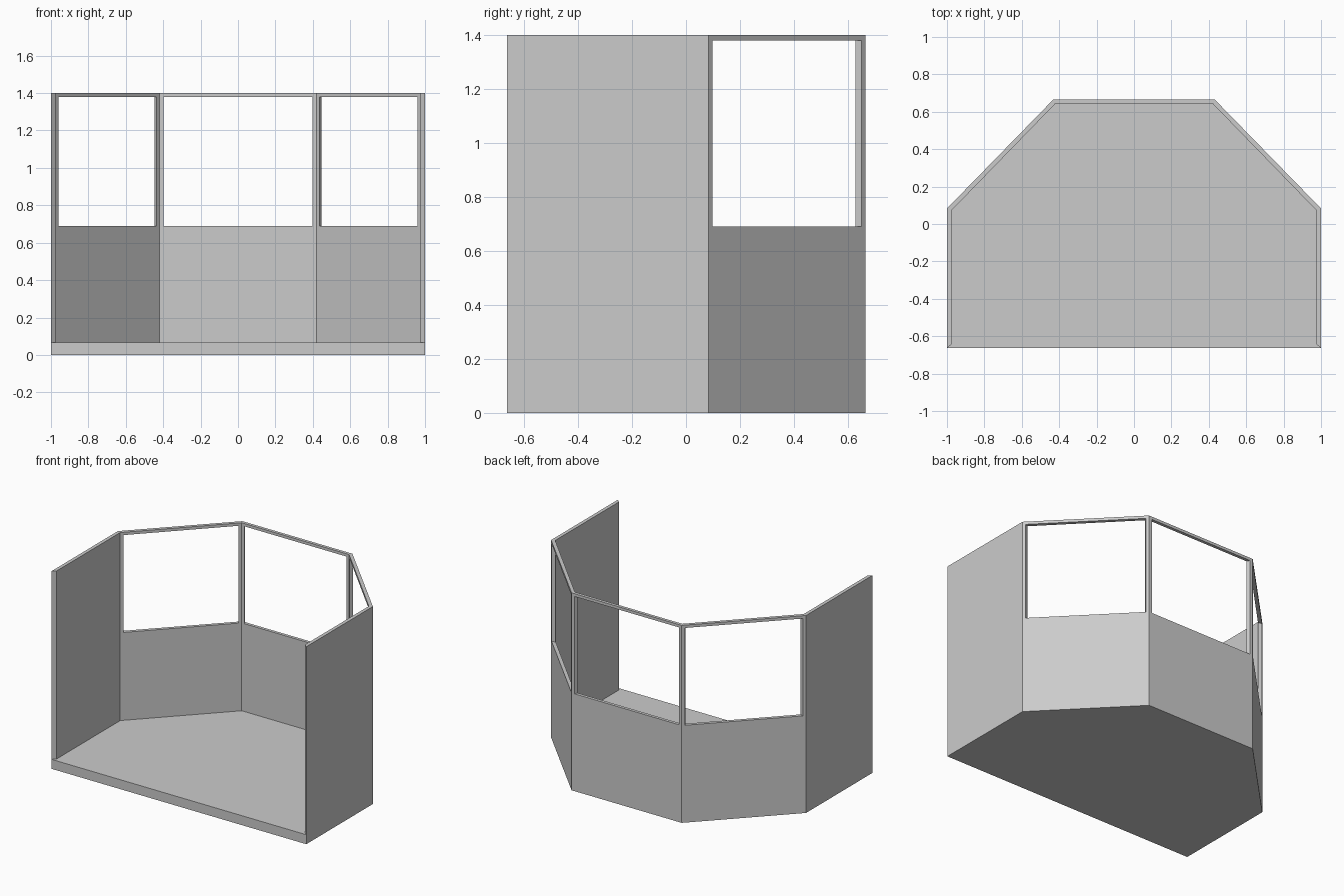
import bpy, bmesh
from mathutils import Vector

if "Cube" in bpy.data.objects:
    bpy.data.objects.remove(bpy.data.objects["Cube"])

FLOOR, TOP = 0.067, 1.4
SILL, HEAD, JAMB = 0.69, 1.38, 0.026   # window limits; jamb is a fraction of panel width


def mirrored(half):
    """Half outline (x > 0, front to back) -> full outline, right front to left front."""
    return half + [(-x, y) for x, y in reversed(half)]


outer = mirrored([(1, -0.663), (1, 0.083), (0.432, 0.665)])
inner = mirrored([(0.975, -0.643), (0.975, 0.073), (0.421, 0.643)])


def finish(bm, name):
    bmesh.ops.remove_doubles(bm, verts=bm.verts, dist=0.0005)
    bmesh.ops.recalc_face_normals(bm, faces=bm.faces)
    mesh = bpy.data.meshes.new(name)
    bm.to_mesh(mesh)
    bm.free()
    obj = bpy.data.objects.new(name, mesh)
    bpy.context.collection.objects.link(obj)
    return obj


def quad(bm, pts):
    bm.faces.new([bm.verts.new(p) for p in pts])


def band(bm, ring_a, ring_b):
    """Join two four-cornered loops with quads."""
    for i in range(4):
        j = (i + 1) % 4
        quad(bm, (ring_a[i], ring_a[j], ring_b[j], ring_b[i]))


def rect(a, b, z0, z1, inset=0.0):
    """Upright rectangle between two plan points, narrowed by a fraction."""
    a, b = Vector(a), Vector(b)
    p, q = a.lerp(b, inset), b.lerp(a, inset)
    return [(*p, z0), (*q, z0), (*q, z1), (*p, z1)]


# Floor slab
bm = bmesh.new()
base = bm.faces.new([bm.verts.new((x, y, 0)) for x, y in outer])
ext = bmesh.ops.extrude_face_region(bm, geom=[base], use_keep_orig=True)
bmesh.ops.translate(bm, vec=(0, 0, FLOOR),
                    verts=[v for v in ext["geom"] if isinstance(v, bmesh.types.BMVert)])
finish(bm, "floor")

# Walls: solid side panels, windowed diagonal and back panels
bm = bmesh.new()
for i in range(5):
    holes = []
    for line in (outer, inner):
        panel = rect(line[i], line[i + 1], FLOOR, TOP)
        if i in (0, 4):
            quad(bm, panel)
        else:
            hole = rect(line[i], line[i + 1], SILL, HEAD, JAMB)
            band(bm, panel, hole)
            holes.append(hole)
    if holes:
        band(bm, *holes)
    # Top rim
    quad(bm, [(*p, TOP) for p in (outer[i], outer[i + 1], inner[i + 1], inner[i])])
# Front ends of the side walls
for i in (0, 5):
    quad(bm, rect(outer[i], inner[i], FLOOR, TOP))
finish(bm, "walls")
